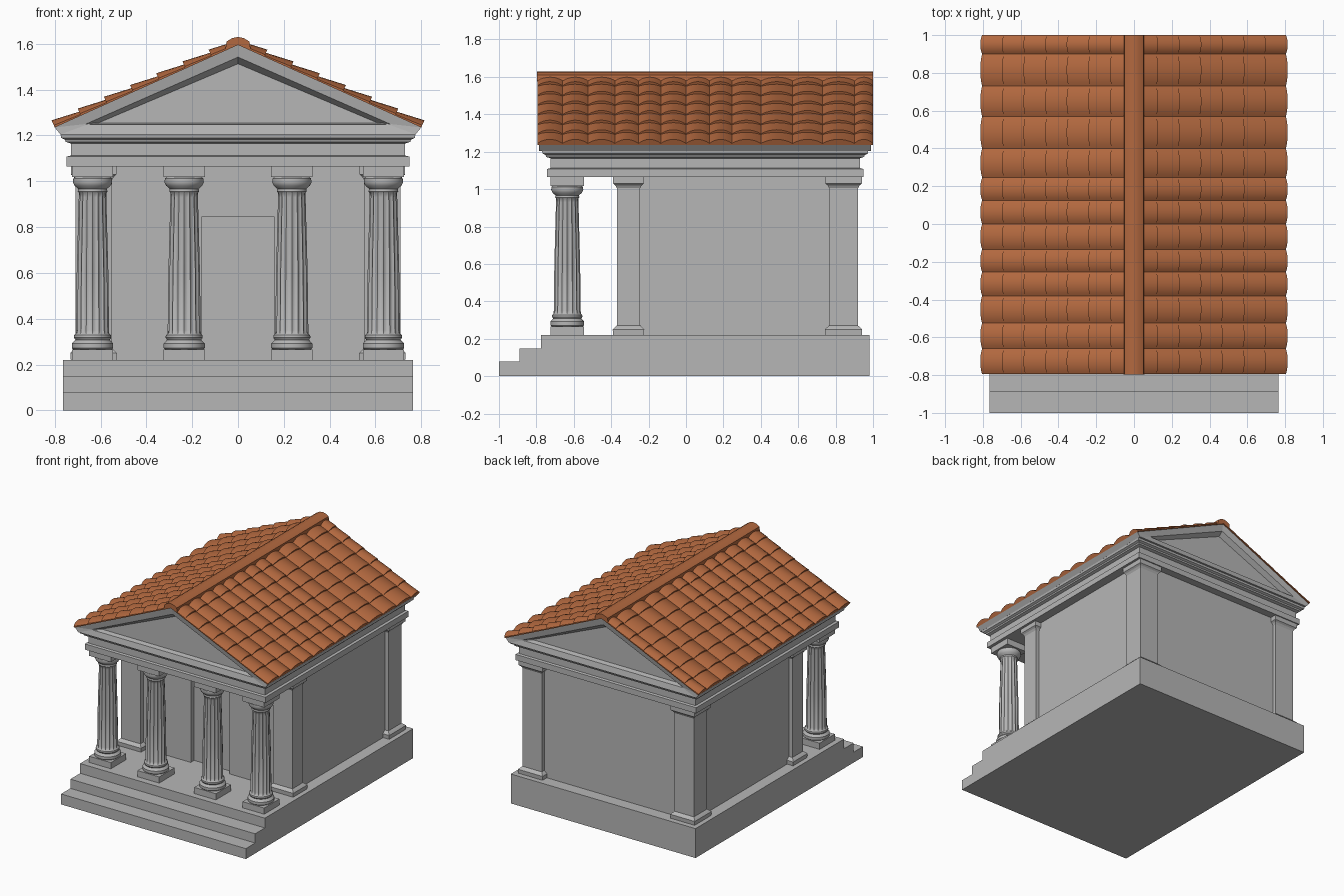
import bpy, bmesh, math
from mathutils import Vector

cube = bpy.data.objects.get("Cube")
if cube:
    bpy.data.objects.remove(cube)


def material(name, rgb):
    m = bpy.data.materials.new(name)
    m.use_nodes = True
    m.diffuse_color = (*rgb, 1)
    m.node_tree.nodes["Principled BSDF"].inputs["Base Color"].default_value = (*rgb, 1)
    return m


STONE = material("pale grey stone", (0.47, 0.47, 0.47))
CLAY = material("terracotta", (0.45, 0.14, 0.05))


def finish(name, bm, mat, smooth=None):
    bmesh.ops.recalc_face_normals(bm, faces=bm.faces)
    mesh = bpy.data.meshes.new(name)
    bm.to_mesh(mesh)
    bm.free()
    mesh.materials.append(mat)
    obj = bpy.data.objects.new(name, mesh)
    bpy.context.collection.objects.link(obj)
    if smooth:
        bpy.ops.object.select_all(action="DESELECT")
        obj.select_set(True)
        bpy.context.view_layer.objects.active = obj
        bpy.ops.object.shade_smooth_by_angle(angle=math.radians(smooth))
    return obj


def loft(bm, rings):
    """Skin closed rings of equal length and cap both ends."""
    loops = [[bm.verts.new(p) for p in ring] for ring in rings]
    n = len(loops[0])
    for a, b in zip(loops, loops[1:]):
        for i in range(n):
            j = (i + 1) % n
            bm.faces.new((a[i], a[j], b[j], b[i]))
    bm.faces.new(loops[0])
    bm.faces.new(loops[-1])


def rect(x0, x1, y0, y1, z, grow=0):
    x0, x1, y0, y1 = x0 - grow, x1 + grow, y0 - grow, y1 + grow
    return [(x0, y0, z), (x1, y0, z), (x1, y1, z), (x0, y1, z)]


def moulded(bm, x0, x1, y0, y1, steps):
    """Rectangular block whose outline grows by (amount, height) steps."""
    loft(bm, [rect(x0, x1, y0, y1, z, g) for g, z in steps])


def box(bm, x0, x1, y0, y1, z0, z1):
    moulded(bm, x0, x1, y0, y1, [(0, z0), (0, z1)])


FLOOR, BEAM = 0.22, 1.065

# Stepped base
bm = bmesh.new()
side = [(-1, 0), (0.98, 0), (0.98, FLOOR), (-0.775, FLOOR), (-0.775, 0.147),
        (-0.89, 0.147), (-0.89, 0.078), (-1, 0.078)]
loft(bm, [[(x, y, z) for y, z in side] for x in (-0.765, 0.765)])
finish("stepped_base", bm, STONE)

# Chamber walls, with a shallow doorway left open in the front layer
bm = bmesh.new()
box(bm, -0.68, 0.68, -0.29, 0.89, FLOOR, BEAM)
for s in (-1, 1):
    box(bm, min(s * 0.16, s * 0.68), max(s * 0.16, s * 0.68), -0.33, -0.29, FLOOR, BEAM)
box(bm, -0.16, 0.16, -0.33, -0.29, 0.845, BEAM)
finish("chamber_walls", bm, STONE)

# Corner pilasters
pilaster_steps = [(0.02, FLOOR), (0.022, 0.25), (0.012, 0.26), (0, 0.27),
                  (0, 1.005), (0.008, 1.02), (0.02, 1.03), (0.02, BEAM)]
bm = bmesh.new()
for x0 in (-0.71, 0.55):
    for y0, y1 in ((-0.37, -0.245), (0.765, 0.92)):
        moulded(bm, x0, x0 + 0.16, y0, y1, pilaster_steps)
finish("corner_pilasters", bm, STONE)

# Fluted columns: turned profile of (radius, height, flute depth)
profile = [(0.083, 0.265, 0), (0.09, 0.272, 0), (0.09, 0.292, 0), (0.08, 0.302, 0),
           (0.075, 0.308, 0), (0.081, 0.317, 0), (0.08, 0.328, 0), (0.073, 0.335, 0),
           (0.072, 0.35, 0.1), (0.069, 0.6, 0.1), (0.06, 0.93, 0.1), (0.06, 0.95, 0),
           (0.065, 0.955, 0), (0.063, 0.967, 0), (0.078, 0.98, 0), (0.086, 0.995, 0),
           (0.084, 1.012, 0), (0.075, 1.02, 0)]
SEGMENTS, FLUTES = 80, 16
for k, cx in enumerate((-0.635, -0.235, 0.235, 0.635)):
    cy = -0.635
    bm = bmesh.new()
    rings = []
    for r, z, depth in profile:
        ring = []
        for i in range(SEGMENTS):
            a = math.tau * i / SEGMENTS
            q = r * (1 - depth * abs(math.sin(a * FLUTES / 2)))
            ring.append((cx + q * math.cos(a), cy + q * math.sin(a), z))
        rings.append(ring)
    loft(bm, rings)
    for z0, z1 in ((FLOOR, 0.266), (1.018, BEAM)):
        box(bm, cx - 0.09, cx + 0.09, cy - 0.09, cy + 0.09, z0, z1)
    finish(f"column_{k + 1}", bm, STONE, 35)

# Entablature and cornice
bm = bmesh.new()
moulded(bm, -0.73, 0.73, -0.725, 0.93,
        [(0.018, BEAM), (0.018, 1.108), (0, 1.112), (0, 1.165), (0.022, 1.172),
         (0.026, 1.182), (0.042, 1.19), (0.045, 1.206)])
finish("entablature", bm, STONE)

# Gable block with a recessed panel at each end
outer = [(-0.775, 1.205), (0.775, 1.205), (0.8, 1.235), (0, 1.595), (-0.8, 1.235)]


def inner(w, low, apex):
    return [(-w, low), (w, low), (w + 0.004, low + 0.003), (0, apex), (-w - 0.004, low + 0.003)]


frame, panel = inner(0.66, 1.247, 1.542), inner(0.6, 1.254, 1.513)
ends = [(panel, -0.74), (frame, -0.775), (outer, -0.785),
        (outer, 0.99), (frame, 0.98), (panel, 0.945)]
bm = bmesh.new()
loft(bm, [[(x, y, z) for x, z in shape] for shape, y in ends])
finish("gable_block", bm, STONE)

# Barrel tiles: overlapping courses down each slope
row_edges = [-0.795, -0.66, -0.525, -0.38, -0.255, -0.135, 0, 0.125, 0.245, 0.4,
             0.57, 0.73, 0.9, 1]
COURSES, ARC = 7, 8
pitch = math.atan(0.45)
length = 0.8 / math.cos(pitch)


def tile_ring(s, dist, y0, y1, height):
    """Cross-section of a tile at a distance down the slope on side s."""
    pts = [(y0, 0), (y1, 0)]
    for i in range(ARC, -1, -1):
        t = i / ARC
        h = height * (0.3 + 0.7 * math.sin(math.pi * t) ** 0.8)
        pts.append((y0 + (y1 - y0) * t, h))
    return [Vector((s * (dist * math.cos(pitch) + h * math.sin(pitch)), y,
                    1.595 - dist * math.sin(pitch) + h * math.cos(pitch))) for y, h in pts]


for s, label in ((1, "left"), (-1, "right")):
    bm = bmesh.new()
    for y0, y1 in zip(row_edges, row_edges[1:]):
        for c in range(COURSES):
            a = length * c / COURSES
            b = length * (c + 1) / COURSES
            loft(bm, [tile_ring(s, a, y0, y1, 0.019), tile_ring(s, b, y0, y1, 0.034)])
    finish(f"roof_tiles_{label}", bm, CLAY, 40)

# Ridge cap
bm = bmesh.new()
cap = [(-0.055, 1.575), (0, 1.597), (0.055, 1.575), (0.05, 1.61), (0.025, 1.625),
       (0, 1.63), (-0.025, 1.625), (-0.05, 1.61)]
loft(bm, [[(x, y, z) for x, z in cap] for y in (-0.797, 1)])
finish("ridge_cap", bm, CLAY, 40)
